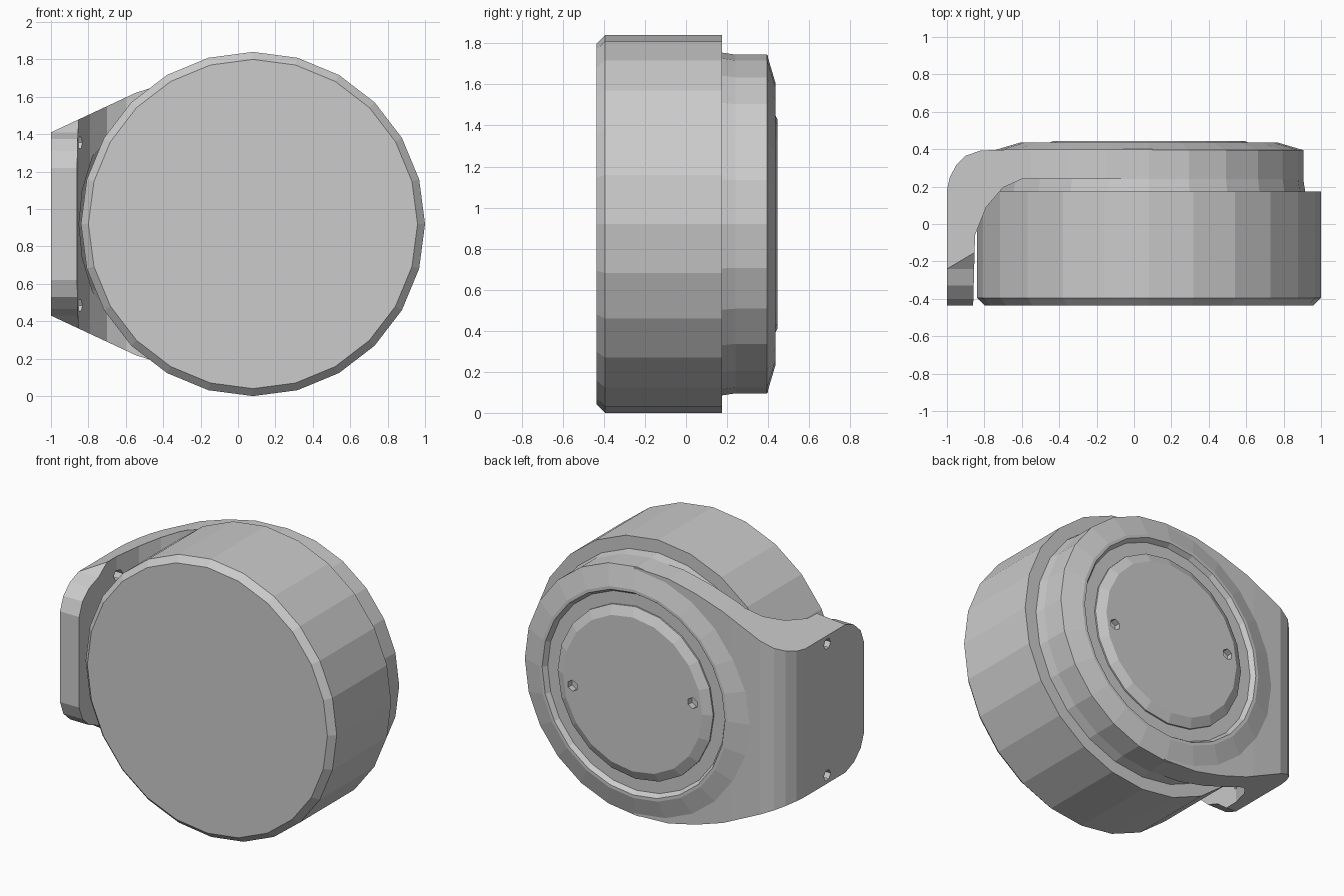
import bpy, bmesh, math
from mathutils import Vector

if "Cube" in bpy.data.objects:
    bpy.data.objects.remove(bpy.data.objects["Cube"])

CX, CZ = 0.08, 0.92      # axis of the round housing (runs along y)


def new_object(name, bm):
    bmesh.ops.recalc_face_normals(bm, faces=bm.faces)
    me = bpy.data.meshes.new(name)
    bm.to_mesh(me)
    bm.free()
    ob = bpy.data.objects.new(name, me)
    bpy.context.collection.objects.link(ob)
    return ob


def lathe(name, profile, n=24, cx=CX, cz=CZ):
    """Revolve (radius, y) points about the y axis and cap both ends."""
    bm = bmesh.new()
    rings = [[bm.verts.new((cx + r * math.sin(2 * math.pi * i / n), y,
                            cz + r * math.cos(2 * math.pi * i / n)))
              for i in range(n)] for r, y in profile]
    for a, b in zip(rings, rings[1:]):
        for i in range(n):
            j = (i + 1) % n
            bm.faces.new((a[i], a[j], b[j], b[i]))
    bm.faces.new(rings[0])
    bm.faces.new(rings[-1])
    return new_object(name, bm)


def prism(name, points, direction):
    """Extrude a closed outline along a direction."""
    bm = bmesh.new()
    face = bm.faces.new([bm.verts.new(p) for p in points])
    res = bmesh.ops.extrude_face_region(bm, geom=[face])
    verts = [v for v in res["geom"] if isinstance(v, bmesh.types.BMVert)]
    bmesh.ops.translate(bm, verts=verts, vec=Vector(direction))
    return new_object(name, bm)


def boolean(ob, cutter, operation):
    mod = ob.modifiers.new(operation.title(), 'BOOLEAN')
    mod.object, mod.operation, mod.solver = cutter, operation, 'EXACT'
    cutter.hide_render = True
    cutter.hide_set(True)


# Main drum with a chamfered front rim
lathe("main_drum", [(0.88, -0.435), (0.92, -0.395), (0.92, 0.175)])

# Rear cover with sloped rim and a recessed groove around the cap
lathe("rear_cover", [(0.83, 0.12), (0.835, 0.175), (0.825, 0.24), (0.825, 0.395),
                     (0.69, 0.435), (0.67, 0.435), (0.65, 0.405)])

# Raised round cap with two pin holes
cap = lathe("rear_cap", [(0.57, 0.36), (0.57, 0.415), (0.51, 0.445)], 20)
for s in (-1, 1):
    boolean(cap, lathe("cap_hole_cutter", [(0.037, 0.39), (0.037, 0.6)], 6,
                       CX + s * 0.44, CZ - s * 0.06), 'DIFFERENCE')

# Side bracket: bent strap profile seen from above
strap = [(-1, -0.435), (-1, 0.18), (-0.985, 0.25), (-0.95, 0.315), (-0.90, 0.365),
         (-0.82, 0.393), (-0.60, 0.40), (0.10, 0.40), (0.10, 0.24), (-0.60, 0.24),
         (-0.70, 0.195), (-0.79, 0.09), (-0.85, -0.06), (-0.86, -0.435)]
bracket = prism("side_bracket", [(x, y, -0.2) for x, y in strap], (0, 0, 2.3))

# Tapered outline of the bracket seen from the front
half = [(-1.1, 0.445), (-1.0, 0.49), (-0.85, 0.56), (-0.55, 0.70), (-0.35, 0.765),
        (-0.15, 0.81), (0.08, 0.82), (0.2, 0.80)]
taper = [(x, -1, CZ + h) for x, h in half] + [(x, -1, CZ - h) for x, h in reversed(half)]
boolean(bracket, prism("taper_cutter", taper, (0, 2, 0)), 'INTERSECT')

# Rounded free corners of the flange
half = [(-0.5, 0.28), (-0.435, 0.30), (-0.40, 0.39), (-0.33, 0.455), (-0.24, 0.49),
        (-0.1, 0.60), (0.1, 0.9), (0.6, 0.9)]
corner = [(-1.5, y, CZ + h) for y, h in half] + [(-1.5, y, CZ - h) for y, h in reversed(half)]
boolean(bracket, prism("corner_cutter", corner, (2.5, 0, 0)), 'INTERSECT')

# Clearance for the drum
boolean(bracket, lathe("drum_clearance_cutter", [(0.93, -0.8), (0.93, 0.12), (0.90, 0.2)], 32),
        'DIFFERENCE')

# Two screw holes through the flange
for s in (-1, 1):
    hexagon = [(-1.2, -0.05 + 0.036 * math.cos(k * math.pi / 3),
                CZ + s * 0.435 + 0.036 * math.sin(k * math.pi / 3)) for k in range(6)]
    boolean(bracket, prism("flange_hole_cutter", hexagon, (0.5, 0, 0)), 'DIFFERENCE')
